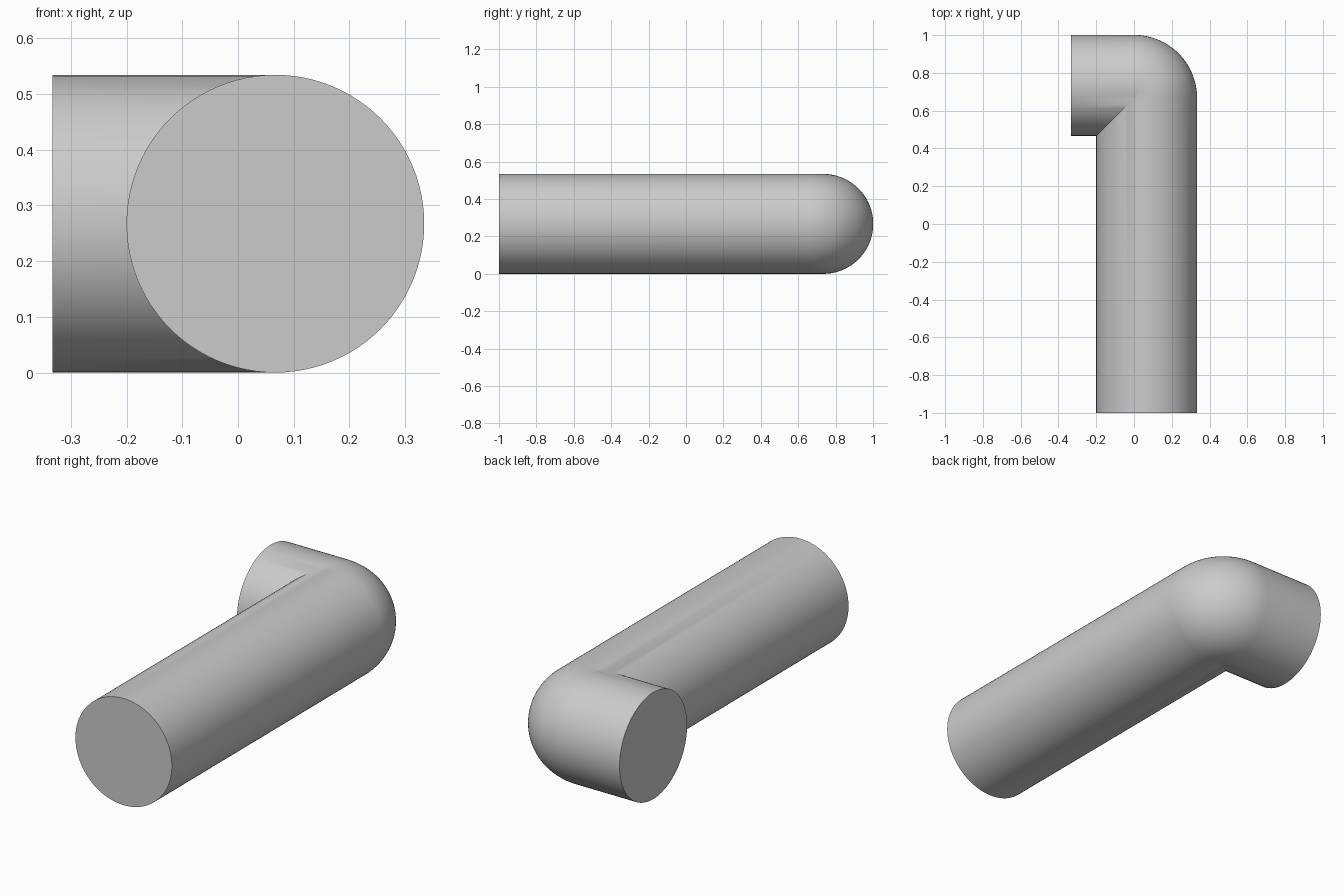
import bpy, bmesh
from math import sin, cos, pi, radians

cube = bpy.data.objects.get("Cube")
if cube:
    bpy.data.objects.remove(cube, do_unlink=True)

RADIUS = 0.267            # pipe radius
BEND = 0.067              # bend radius of the centre line
CX, CY = 0.0, 0.667       # centre of the bend
LONG_END, SHORT_END = -1.0, -0.333
SIDES, STEPS = 96, 32

# Plain grey material
grey = bpy.data.materials.new("plain grey")
grey.use_nodes = True
colour = (0.6, 0.6, 0.6, 1)
grey.diffuse_color = colour
grey.node_tree.nodes["Principled BSDF"].inputs["Base Color"].default_value = colour


def pipe_line(angle):
    """One line along the pipe: straight, round the bend or mitre, straight."""
    s = BEND + RADIUS * cos(angle)
    z = RADIUS + RADIUS * sin(angle)
    points = [(CX + s, LONG_END, z)]
    for i in range(STEPS + 1):
        t = pi / 2 * i / STEPS
        u, v = (cos(t), sin(t)) if s > 0 else (1, 1)
        points.append((CX + s * u, CY + s * v, z))
    points.append((SHORT_END, CY + s, z))
    return points


# Elbow pipe: rounded outside the bend, mitred inside it
bm = bmesh.new()
lines = [[bm.verts.new(p) for p in pipe_line(2 * pi * k / SIDES)] for k in range(SIDES)]
for k in range(SIDES):
    a, b = lines[k - 1], lines[k]
    for i in range(len(a) - 1):
        bm.faces.new((a[i], b[i], b[i + 1], a[i + 1]))
# Flat end caps
for end in (0, -1):
    bm.faces.new([line[end] for line in lines])
bmesh.ops.remove_doubles(bm, verts=bm.verts, dist=0.0001)
bmesh.ops.recalc_face_normals(bm, faces=bm.faces)

mesh = bpy.data.meshes.new("elbow_pipe")
bm.to_mesh(mesh)
bm.free()
mesh.materials.append(grey)
pipe = bpy.data.objects.new("elbow_pipe", mesh)
bpy.context.collection.objects.link(pipe)
bpy.context.view_layer.objects.active = pipe
pipe.select_set(True)
bpy.ops.object.shade_smooth_by_angle(angle=radians(30))
